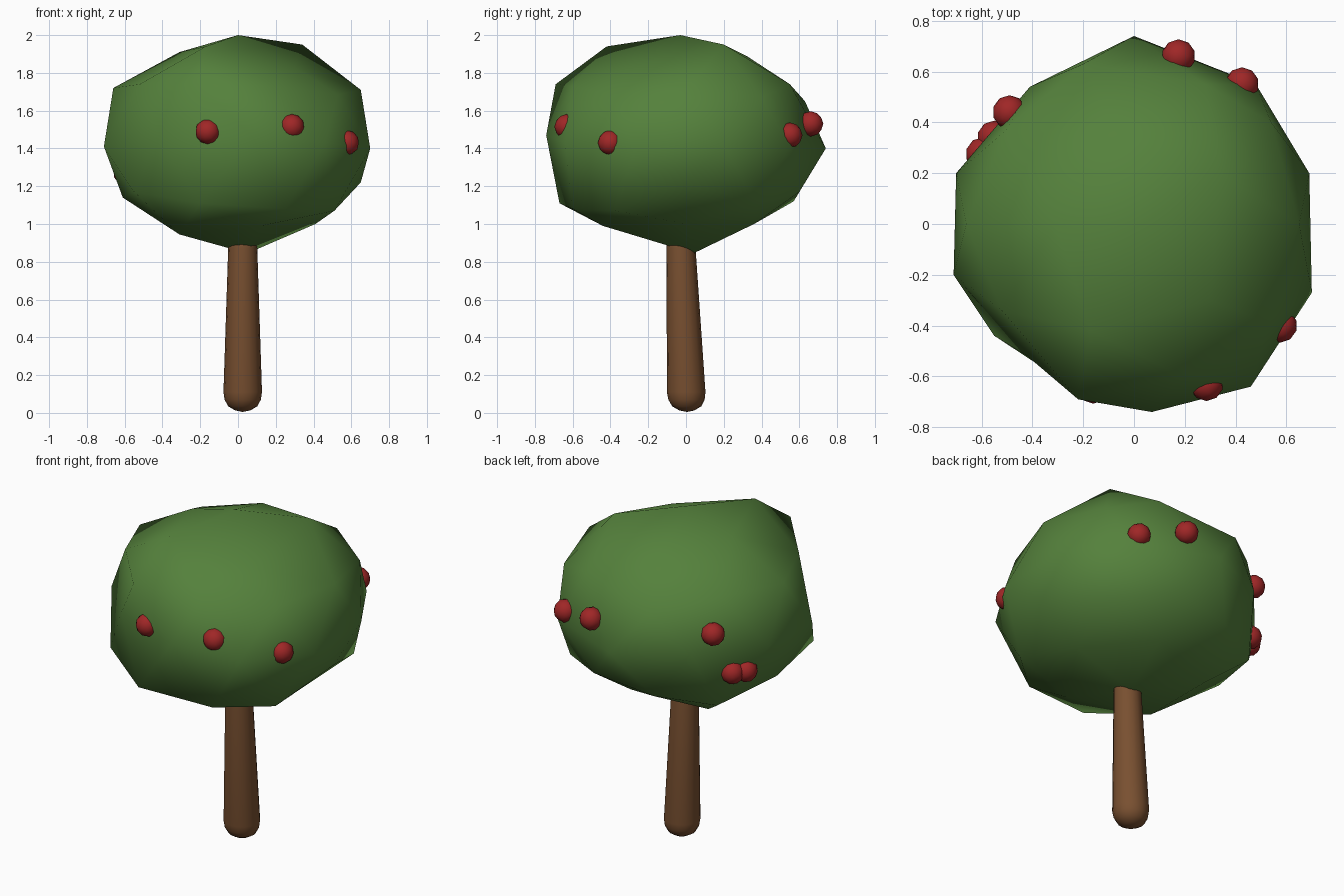
import bpy, bmesh, math
from mathutils import Vector

if "Cube" in bpy.data.objects:
    bpy.data.objects.remove(bpy.data.objects["Cube"])


def material(name, color):
    m = bpy.data.materials.new(name)
    m.diffuse_color = (*color, 1)
    m.use_nodes = True
    m.node_tree.nodes["Principled BSDF"].inputs["Base Color"].default_value = m.diffuse_color
    return m


def finish(bm, name, mat):
    bmesh.ops.recalc_face_normals(bm, faces=bm.faces)
    for f in bm.faces:
        f.smooth = True
    me = bpy.data.meshes.new(name)
    bm.to_mesh(me)
    bm.free()
    me.materials.append(mat)
    ob = bpy.data.objects.new(name, me)
    bpy.context.collection.objects.link(ob)
    return ob


green = material("leaf_green", (0.09, 0.22, 0.045))
brown = material("bark_brown", (0.19, 0.08, 0.03))
red = material("fruit_red", (0.35, 0.02, 0.02))

# Crown: squashed low-poly ball, its corners pulled to an uneven outline
bm = bmesh.new()
bmesh.ops.create_icosphere(bm, subdivisions=2, radius=1)
for v in bm.verts:
    v.co = Vector((-v.co.x * 0.73, v.co.y * 0.74, 1.43 + v.co.z * 0.57))
corners = [
    (0, -0.03, 2.0), (0.34, 0.2, 1.95), (0.3, -0.3, 1.83), (-0.31, 0, 1.91),
    (-0.06, 0.32, 1.89), (-0.17, -0.42, 1.94), (-0.66, 0, 1.72), (-0.22, -0.69, 1.74),
    (-0.2, 0.63, 1.65), (0.54, 0.4, 1.67), (0.65, 0, 1.71), (0.28, 0.55, 1.74),
    (-0.52, -0.34, 1.74), (0, 0.74, 1.40), (0.48, 0.55, 1.41), (0.69, 0.2, 1.42),
    (0.70, -0.27, 1.40), (0.46, -0.64, 1.43), (0.07, -0.74, 1.47), (-0.42, -0.52, 1.45),
    (-0.71, -0.2, 1.41), (-0.70, 0.2, 1.42), (-0.41, 0.54, 1.43), (-0.55, -0.44, 1.17),
    (-0.49, 0.4, 1.08), (0.2, 0.6, 1.17), (0.25, -0.6, 1.08), (0.65, 0, 1.22),
    (-0.61, 0, 1.14), (-0.18, 0.57, 1.12), (-0.2, -0.67, 1.11), (0.52, 0.37, 1.11),
    (0.51, -0.37, 1.07), (0.41, 0, 1.0), (0.12, 0.36, 1.0), (0.12, -0.44, 0.99),
    (0.05, 0.04, 0.845),
]
home = [(v, v.co.copy()) for v in bm.verts]
for c in map(Vector, corners):
    min(home, key=lambda h: (h[1] - c).length)[0].co = c
finish(bm, "crown", green)

# Trunk: tapered, slightly leaning, with a rounded foot
bm = bmesh.new()
profile = [(0.04, 0.013), (0.077, 0.035), (0.096, 0.07), (0.102, 0.11), (0.077, 0.87), (0.07, 1.0)]
sides = 16
rings = []
for r, z in profile:
    rings.append([bm.verts.new((0.025 + r * math.cos(a), 0.005 - 0.036 * z + r * math.sin(a), z))
                  for a in (2 * math.pi * i / sides for i in range(sides))])
for lo, hi in zip(rings, rings[1:]):
    for i in range(sides):
        j = (i + 1) % sides
        bm.faces.new((lo[i], lo[j], hi[j], hi[i]))
foot = bm.verts.new((0.025, 0.005, 0.005))
for i in range(sides):
    bm.faces.new((foot, rings[0][(i + 1) % sides], rings[0][i]))
bm.faces.new(rings[-1])
finish(bm, "trunk", brown)

# Fruit: small balls half sunk in the crown
fruit = [
    (-0.16, -0.64, 1.49), (0.285, -0.63, 1.515), (0.575, -0.4, 1.43), (0.175, 0.66, 1.53),
    (0.425, 0.55, 1.47), (-0.49, 0.44, 1.53), (-0.55, 0.34, 1.275), (-0.595, 0.275, 1.275),
]
for n, p in enumerate(fruit, 1):
    bm = bmesh.new()
    bmesh.ops.create_icosphere(bm, subdivisions=2, radius=0.067)
    ob = finish(bm, f"fruit_{n}", red)
    ob.location = p
